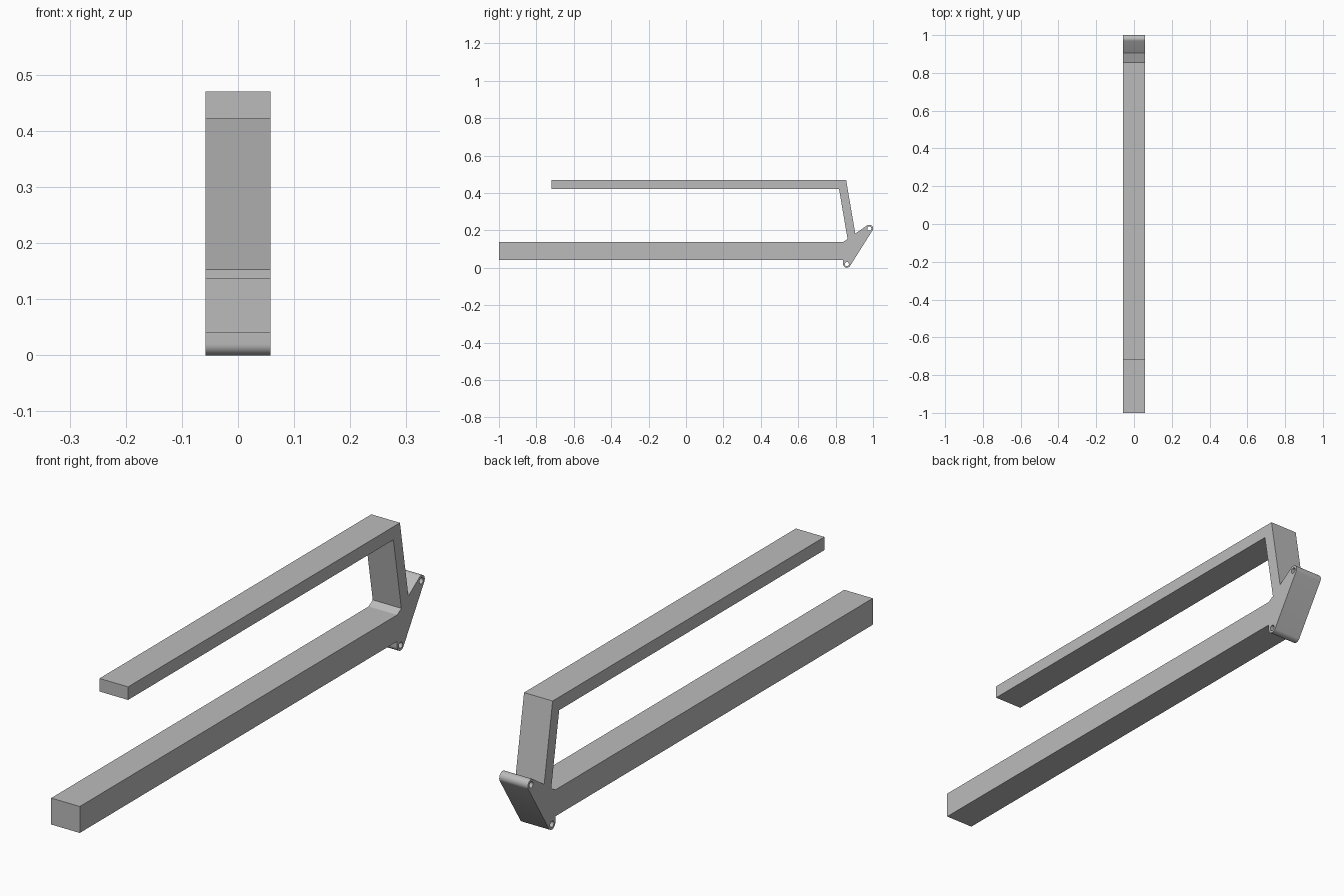
import bpy
from math import cos, sin, radians
from mathutils import Matrix

cube = bpy.data.objects.get("Cube")
if cube:
    bpy.data.objects.remove(cube, do_unlink=True)

HALF_WIDTH = 0.058
LUG_R, HOLE_R = 0.02, 0.011
LOW_PIN, HIGH_PIN = (0.86, 0.02), (0.98, 0.21)

grey = bpy.data.materials.new("plain grey")
grey.use_nodes = True
colour = (0.5, 0.5, 0.5, 1)
grey.diffuse_color = colour
grey.node_tree.nodes["Principled BSDF"].inputs["Base Color"].default_value = colour


def arc(centre, radius, start, end, steps):
    """Points along an arc, angles in degrees."""
    angles = [radians(start + (end - start) * i / steps) for i in range(steps + 1)]
    return [(centre[0] + radius * cos(a), centre[1] + radius * sin(a)) for a in angles]


def add_loop(curve, points):
    spline = curve.splines.new("POLY")
    spline.points.add(len(points) - 1)
    for p, (y, z) in zip(spline.points, points):
        p.co = (y, z, 0, 1)
    spline.use_cyclic_u = True


# Side outline: lower bar, hinge plate with two rounded lugs, arm, upper bar
outline = [(-1, 0.138), (-1, 0.041), (0.84, 0.041)]
outline += arc(LOW_PIN, LUG_R, 180, 328, 14)
outline += arc(HIGH_PIN, LUG_R, -32, 122, 14)
outline += [(0.905, 0.183), (0.856, 0.47), (-0.72, 0.47), (-0.72, 0.422),
            (0.818, 0.422), (0.864, 0.153), (0.84, 0.138)]

profile = bpy.data.curves.new("hinged_arm_frame", "CURVE")
profile.dimensions = "2D"
profile.fill_mode = "BOTH"
profile.extrude = HALF_WIDTH
add_loop(profile, outline)

# Pin holes through the lugs
for pin in (LOW_PIN, HIGH_PIN):
    add_loop(profile, arc(pin, HOLE_R, 0, 345, 23))

frame = bpy.data.objects.new("hinged_arm_frame", profile)
bpy.context.collection.objects.link(frame)
profile.materials.append(grey)

# Turn the extruded outline upright and make it a mesh
bpy.ops.object.select_all(action="DESELECT")
frame.select_set(True)
bpy.context.view_layer.objects.active = frame
bpy.ops.object.convert(target="MESH")
frame.data.transform(Matrix(((0, 0, 1, 0), (1, 0, 0, 0), (0, 1, 0, 0), (0, 0, 0, 1))))
bpy.ops.object.mode_set(mode="EDIT")
bpy.ops.mesh.select_all(action="SELECT")
bpy.ops.mesh.remove_doubles(threshold=0.0001)
bpy.ops.mesh.normals_make_consistent(inside=False)
bpy.ops.object.mode_set(mode="OBJECT")
bpy.ops.object.shade_smooth_by_angle(angle=radians(25))
